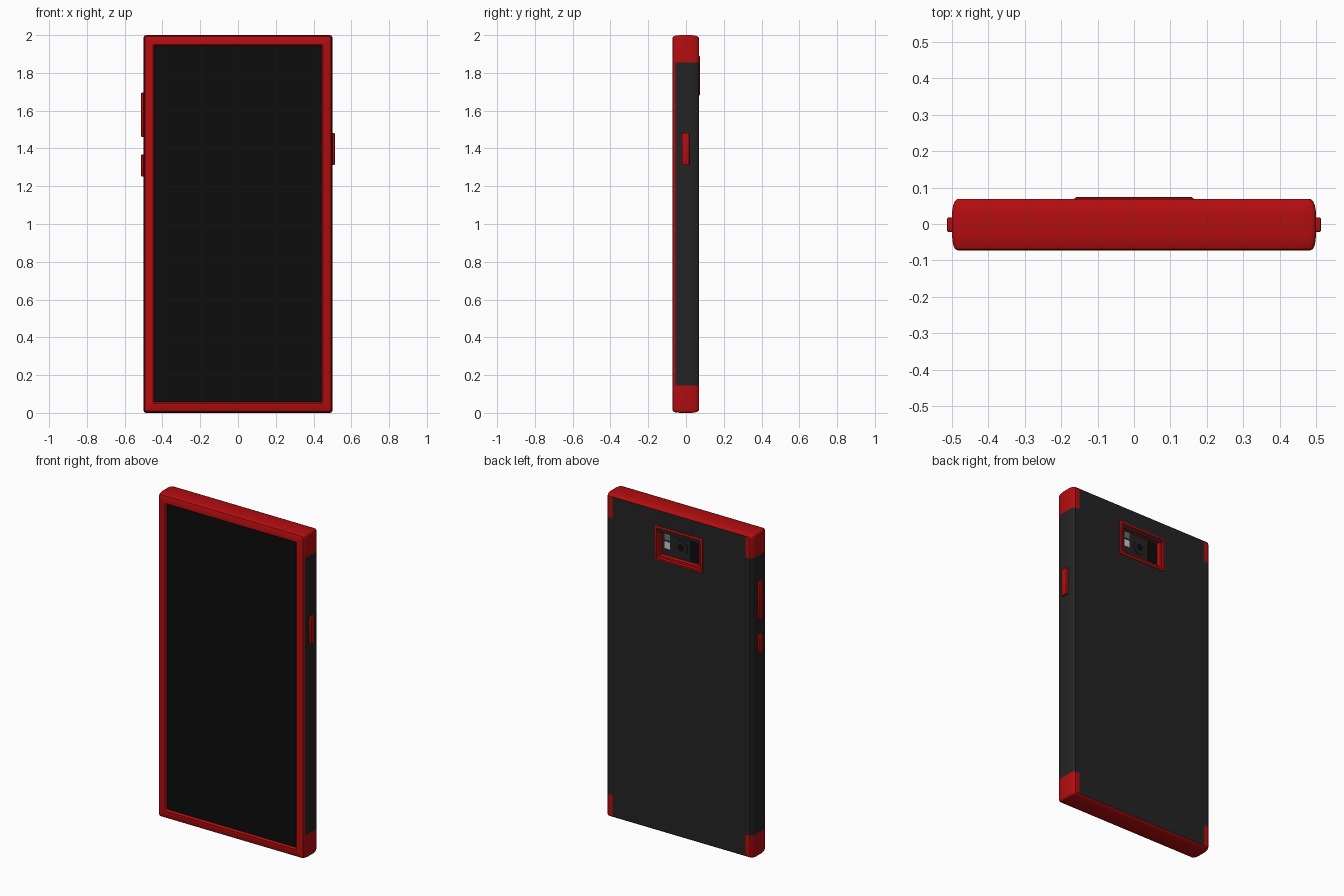
import bpy, bmesh, math
from mathutils import Vector

if "Cube" in bpy.data.objects:
    bpy.data.objects.remove(bpy.data.objects["Cube"])


def mat(name, r, g, b):
    m = bpy.data.materials.new(name)
    m.diffuse_color = (r, g, b, 1)
    m.use_nodes = True
    m.node_tree.nodes["Principled BSDF"].inputs["Base Color"].default_value = m.diffuse_color
    return m


RED = mat("red", 0.45, 0.004, 0.005)
BLACK = mat("charcoal", 0.017, 0.017, 0.017)
GLASS = mat("glass", 0.004, 0.004, 0.004)
WHITE = mat("flash_white", 0.6, 0.6, 0.6)
GREY = mat("sensor_grey", 0.15, 0.15, 0.15)


def finish(bm, name, mats, angle=35):
    bmesh.ops.recalc_face_normals(bm, faces=bm.faces)
    me = bpy.data.meshes.new(name)
    bm.to_mesh(me)
    bm.free()
    for m in mats:
        me.materials.append(m)
    ob = bpy.data.objects.new(name, me)
    bpy.context.collection.objects.link(ob)
    bpy.ops.object.select_all(action='DESELECT')
    ob.select_set(True)
    bpy.context.view_layer.objects.active = ob
    bpy.ops.object.shade_smooth_by_angle(angle=math.radians(angle))
    return ob


def box(name, lo, hi, m, bevel=0):
    bm = bmesh.new()
    bmesh.ops.create_cube(bm, size=1)
    for v in bm.verts:
        v.co = Vector(lo[i] + (v.co[i] + 0.5) * (hi[i] - lo[i]) for i in range(3))
    if bevel:
        bmesh.ops.bevel(bm, geom=bm.edges[:], offset=bevel, segments=2, profile=0.5, affect='EDGES')
    return finish(bm, name, [m])


def bridge(bm, a, b):
    n = len(a)
    return [bm.faces.new((a[i], a[(i + 1) % n], b[(i + 1) % n], b[i])) for i in range(n)]


# Case body: rounded-rectangle rings lofted from the screen recess to the back
SX, SZ = 0.455, 0.855          # where the corner caps end, measured from the centre
CORNERS = [(1, 1), (-1, 1), (-1, -1), (1, -1)]
ARC = 4


def ring(bm, inset, y):
    """Per corner: cap end, arc points, cap end."""
    hx, hz, r = 0.5 - inset, 1 - inset, max(0.004, 0.014 - inset / 4)
    sx, sz = min(SX, hx - r - 0.004), SZ
    pts = []
    for k, (cx, cz) in enumerate(CORNERS):
        ends = [(cx * hx, cz * sz), (cx * sx, cz * hz)]
        if k % 2:
            ends.reverse()
        arc = []
        for i in range(ARC + 1):
            a = math.pi / 2 * (k + i / ARC)
            arc.append((cx * (hx - r) + r * math.cos(a), cz * (hz - r) + r * math.sin(a)))
        pts += [ends[0]] + arc + [ends[1]]
    return [bm.verts.new((x, y, z + 1)) for x, z in pts]


PROFILE = [(0.058, -0.058), (0.056, -0.067), (0.051, -0.0725), (0.016, -0.0725),
           (0.008, -0.068), (0.003, -0.056), (0.0, -0.03), (0.0, 0.03),
           (0.003, 0.05), (0.008, 0.062), (0.014, 0.068)]
bm = bmesh.new()
rings = [ring(bm, *p) for p in PROFILE]
for j in range(len(rings) - 1):
    for f in bridge(bm, rings[j], rings[j + 1]):
        c = f.calc_center_median()
        if j >= 5 and abs(c.x) > 0.48 and abs(c.z - 1) < 0.8:
            f.material_index = 1
# back panel: red corner caps, charcoal cross, opening for the camera
last, n = rings[-1], ARC + 3
cell = [bm.verts.new((cx * SX, 0.068, 1 + cz * SZ)) for cx, cz in CORNERS]
hole = [bm.verts.new((cx * 0.15, 0.068, 1.785 + cz * 0.095)) for cx, cz in CORNERS]
for k in range(4):
    nx = (k + 1) % 4
    bm.faces.new(last[k * n:(k + 1) * n] + [cell[k]])
    bm.faces.new((cell[k], last[k * n + n - 1], last[nx * n], cell[nx])).material_index = 1
    bm.faces.new((cell[k], cell[nx], hole[nx], hole[k])).material_index = 1
finish(bm, "case_body", [RED, BLACK])

# Screen
box("screen", (-0.446, -0.06, 0.054), (0.446, -0.04, 1.946), GLASS)

# Camera surround: stepped rim that slopes down into the recess
bm = bmesh.new()
prev = None
for inset, y in [(0, 0.064), (0, 0.071), (0.004, 0.0735), (0.012, 0.0735),
                 (0.018, 0.066), (0.028, 0.064), (0.034, 0.045)]:
    cur = [bm.verts.new((cx * (0.163 - inset), y, 1.785 + cz * (0.105 - inset))) for cx, cz in CORNERS]
    if prev:
        bridge(bm, prev, cur)
    prev = cur
finish(bm, "camera_surround", [RED])

# Camera plate, flash, sensor and dark window
box("camera_plate", (-0.15, 0.035, 1.69), (0.15, 0.048, 1.88), BLACK)
box("flash", (0.075, 0.046, 1.755), (0.112, 0.051, 1.798), WHITE)
box("sensor", (0.075, 0.046, 1.808), (0.112, 0.051, 1.848), GREY)
box("dark_window", (-0.125, 0.046, 1.72), (-0.062, 0.051, 1.85), GLASS)

# Lens ring and lens glass
for name, r, y, m in (("lens_ring", 0.046, 0.052, BLACK), ("lens_glass", 0.02, 0.054, GLASS)):
    bm = bmesh.new()
    bmesh.ops.create_cone(bm, cap_ends=True, segments=32, radius1=r, radius2=r, depth=0.01)
    for v in bm.verts:
        v.co = Vector((v.co.x, y - 0.005 + v.co.z, 1.785 + v.co.y))
    finish(bm, name, [m])

# Side buttons
for name, s, z0, z1 in (("power_button", 1, 1.312, 1.482),
                        ("volume_button", -1, 1.46, 1.695),
                        ("mute_button", -1, 1.252, 1.367)):
    xs = sorted((s * 0.485, s * 0.513))
    box(name, (xs[0], -0.022, z0), (xs[1], 0.018, z1), RED, 0.004)
